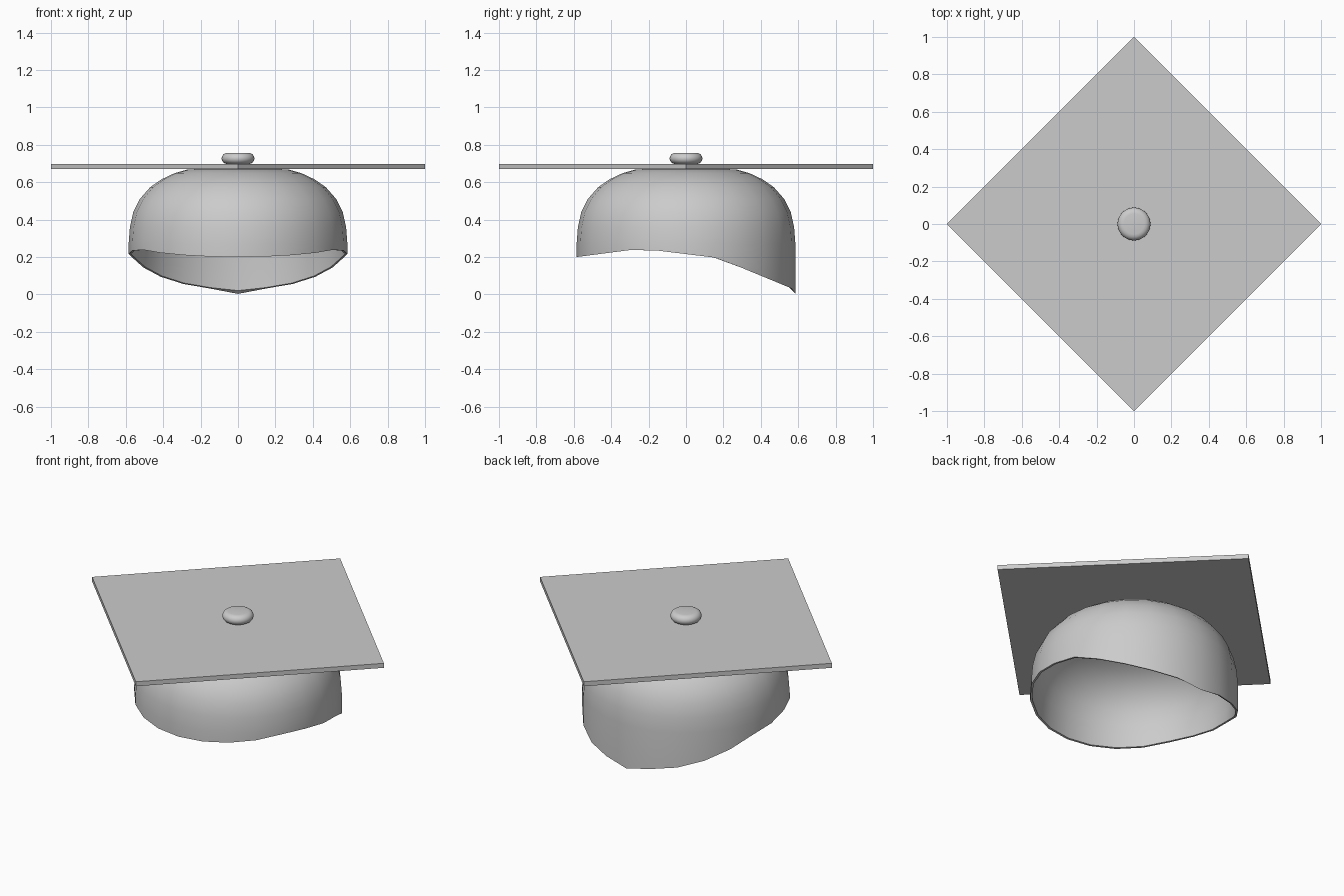
import bpy, bmesh, math

cube = bpy.data.objects.get("Cube")
if cube:
    bpy.data.objects.remove(cube, do_unlink=True)

grey = bpy.data.materials.new("plain_grey")
grey.use_nodes = True
COLOUR = (0.6, 0.6, 0.6, 1)
grey.diffuse_color = COLOUR
grey.node_tree.nodes["Principled BSDF"].inputs["Base Color"].default_value = COLOUR


def finish(bm, name, angle):
    bmesh.ops.recalc_face_normals(bm, faces=bm.faces)
    mesh = bpy.data.meshes.new(name)
    bm.to_mesh(mesh)
    bm.free()
    obj = bpy.data.objects.new(name, mesh)
    bpy.context.collection.objects.link(obj)
    mesh.materials.append(grey)
    bpy.ops.object.select_all(action='DESELECT')
    obj.select_set(True)
    bpy.context.view_layer.objects.active = obj
    bpy.ops.object.shade_smooth_by_angle(angle=math.radians(angle))
    return obj


def lathe(name, profile, sides, angle, lower=None):
    """Turn (radius, z) points into a closed solid; z None means the shaped rim."""
    bm = bmesh.new()
    rings = []
    for r, z in profile:
        ring = []
        for i in range(sides):
            a = 2 * math.pi * i / sides
            x, y = r * math.cos(a), r * math.sin(a)
            ring.append(bm.verts.new((x, y, lower(y) if z is None else z)))
        rings.append(ring)
    for a, b in zip(rings, rings[1:]):
        for i in range(sides):
            j = (i + 1) % sides
            bm.faces.new((a[i], a[j], b[j], b[i]))
    bm.faces.new(rings[0])
    bm.faces.new(rings[-1])
    return finish(bm, name, angle)


# Rim height from front to back: arched over the ears, long at the nape
RIM = [(-0.585, 0.20), (-0.24, 0.245), (0.17, 0.195), (0.565, 0.032), (0.585, 0.003)]


def rim_height(y):
    y = max(RIM[0][0], min(RIM[-1][0], y))
    for (y0, z0), (y1, z1) in zip(RIM, RIM[1:]):
        if y <= y1:
            return z0 + (z1 - z0) * (y - y0) / (y1 - y0)
    return RIM[-1][1]


# Skull cap: thin shell, outer wall down to the rim and inner wall back up
outer = [(0.16, 0.672), (0.27, 0.668), (0.34, 0.648), (0.41, 0.615), (0.47, 0.573),
         (0.525, 0.51), (0.56, 0.44), (0.578, 0.36), (0.585, 0.27), (0.585, None)]
inner = [(r - 0.012, None if z is None else z - 0.012 * (z - 0.27) / 0.4)
         for r, z in reversed(outer)]
lathe("skull_cap", outer + inner, 24, 40, rim_height)

# Square board, turned so its corners point along the axes
bm = bmesh.new()
bmesh.ops.create_cone(bm, cap_ends=True, segments=4, radius1=1, radius2=1, depth=0.028)
bmesh.ops.translate(bm, verts=bm.verts, vec=(0, 0, 0.684))
for v in bm.verts:  # snap corners onto the axes
    a = round(math.atan2(v.co.y, v.co.x) / (math.pi / 2) + 0.01) * math.pi / 2
    v.co.x, v.co.y = math.cos(a), math.sin(a)
finish(bm, "board", 30)

# Rounded button on top
button = [(0.055, 0.697)]
for k in range(1, 9):
    t = -math.pi / 2 + math.pi * k / 8
    button.append((0.055 + 0.033 * math.cos(t), 0.727 + 0.03 * math.sin(t)))
lathe("button", button, 32, 40)
